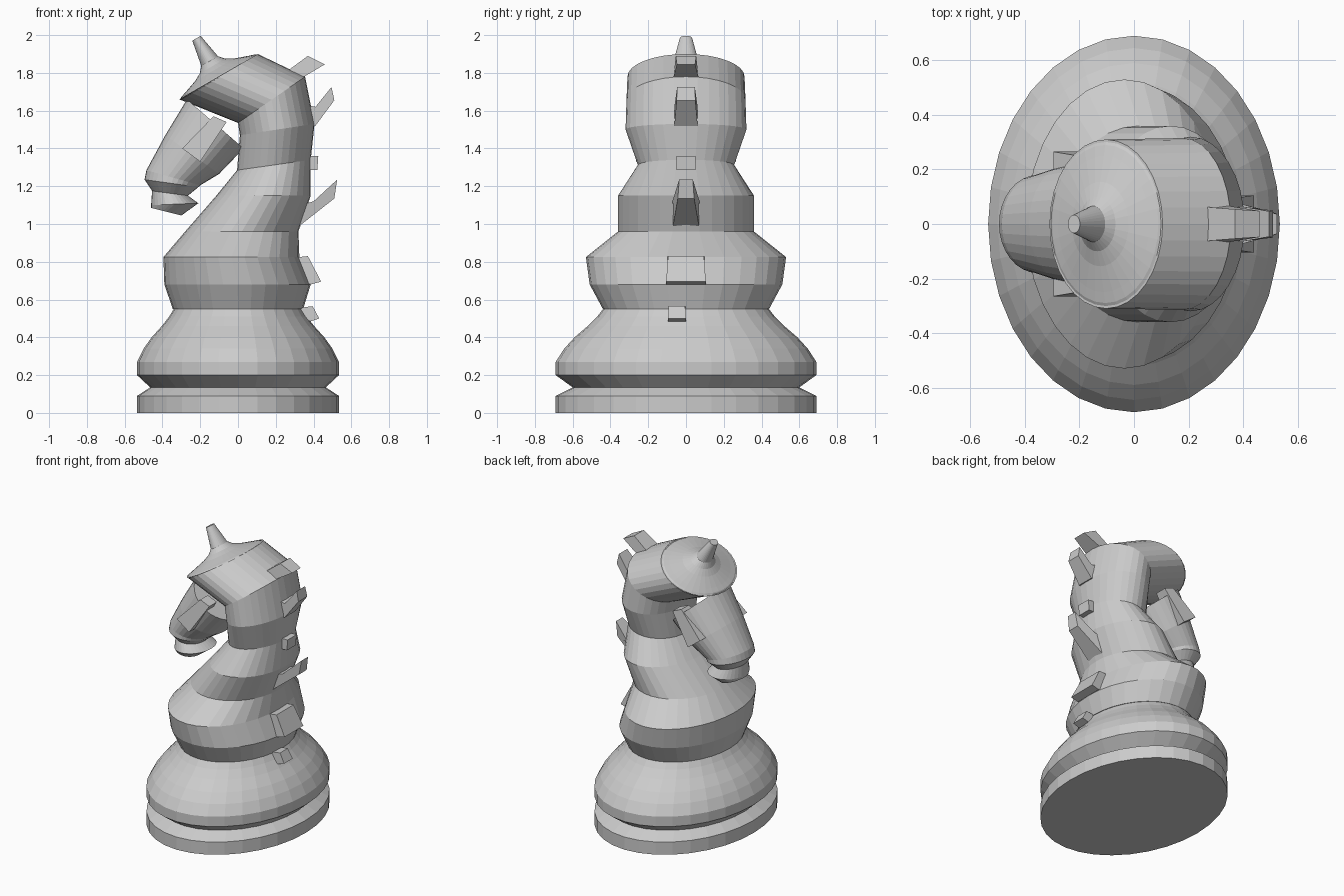
import bpy, bmesh
from math import cos, sin, pi
from mathutils import Vector

SQUASH = 0.775  # depth-to-width ratio of every round section


def finish(bm, name):
    bmesh.ops.recalc_face_normals(bm, faces=bm.faces)
    mesh = bpy.data.meshes.new(name)
    bm.to_mesh(mesh)
    bm.free()
    obj = bpy.data.objects.new(name, mesh)
    bpy.context.collection.objects.link(obj)
    return obj


def loft(name, rings, n=32):
    """Rings are (x1, z1, x2, z2, y radius): side-view end points of an ellipse."""
    bm = bmesh.new()
    loops = []
    for x1, z1, x2, z2, ry in rings:
        a, b = Vector((x1, 0, z1)), Vector((x2, 0, z2))
        c, u = (a + b) / 2, (b - a) / 2
        loops.append([bm.verts.new(c + u * cos(2 * pi * i / n)
                                   + Vector((0, ry * sin(2 * pi * i / n), 0)))
                      for i in range(n)])
    for lo, hi in zip(loops, loops[1:]):
        for i in range(n):
            j = (i + 1) % n
            bm.faces.new((lo[i], lo[j], hi[j], hi[i]))
    bm.faces.new(loops[0])
    bm.faces.new(loops[-1])
    return finish(bm, name)


def slab(name, outline, half, y=0.0):
    """Extrude an (x, z, width factor) outline across y."""
    bm = bmesh.new()
    sides = [[bm.verts.new((x, y + s * half * w, z)) for x, z, w in outline]
             for s in (-1, 1)]
    for side in sides:
        bm.faces.new(side)
    for i in range(len(outline)):
        j = (i + 1) % len(outline)
        bm.faces.new((sides[0][i], sides[0][j], sides[1][j], sides[1][i]))
    return finish(bm, name)


# Turned oval base
base = [(0.69, 0), (0.69, 0.09), (0.6, 0.135), (0.69, 0.2), (0.69, 0.27),
        (0.645, 0.34), (0.59, 0.40), (0.52, 0.46), (0.47, 0.51), (0.435, 0.555)]
loft("base", [(-r * SQUASH, z, r * SQUASH, z, r) for r, z in base])

# Body and neck, leaning over into the head
loft("neck", [
    (-0.345, 0.55, 0.345, 0.55, 0.44),
    (-0.39, 0.68, 0.385, 0.68, 0.51),
    (-0.395, 0.825, 0.325, 0.825, 0.53),
    (-0.28, 0.96, 0.32, 0.96, 0.36),
    (-0.115, 1.15, 0.385, 1.15, 0.36),
    (-0.005, 1.285, 0.385, 1.34, 0.255),
    (0.01, 1.47, 0.405, 1.53, 0.32),
    (0.0, 1.535, 0.355, 1.78, 0.315),
    (-0.31, 1.66, 0.105, 1.90, 0.31),
])

# Domed crown sweeping up into the ear
crown = []
for r, h in [(0.31, -0.005), (0.29, 0.006), (0.25, 0.016), (0.155, 0.042),
             (0.1, 0.065), (0.066, 0.095), (0.033, 0.235)]:
    cx, cz, s = -0.1025 - 0.5 * h, 1.78 + 0.866 * h, r * SQUASH
    crown.append((cx - 0.866 * s, cz - 0.5 * s, cx + 0.866 * s, cz + 0.5 * s, r))
loft("crown_and_ear", crown)

# Muzzle with nose flange and lips
loft("muzzle", [
    (-0.27, 1.66, 0.03, 1.40, 0.24),
    (-0.385, 1.47, -0.10, 1.265, 0.215),
    (-0.485, 1.285, -0.20, 1.205, 0.18),
    (-0.495, 1.235, -0.21, 1.195, 0.18),
    (-0.455, 1.175, -0.265, 1.15, 0.125),
    (-0.46, 1.10, -0.21, 1.11, 0.155),
    (-0.46, 1.085, -0.30, 1.045, 0.11),
])

# Cheek wedges on both sides of the muzzle
for s, side in ((-1, "front"), (1, "back")):
    slab("cheek_" + side,
         [(-0.13, 1.57, 0.6), (-0.06, 1.54, 0.6), (-0.20, 1.33, 1), (-0.295, 1.40, 1)],
         0.07, s * 0.195)

# Mane tufts down the back of the neck
tufts = [
    ([(0.22, 1.78, 1.1), (0.37, 1.89, 0.9), (0.46, 1.845, 0.8), (0.35, 1.78, 1.1)], 0.06, 0),
    ([(0.36, 1.63, 1), (0.41, 1.62, 1), (0.495, 1.725, 0.75),
      (0.51, 1.655, 0.8), (0.41, 1.52, 1), (0.36, 1.52, 1)], 0.062, 0),
    ([(0.33, 1.36, 1), (0.425, 1.36, 1), (0.42, 1.285, 1), (0.33, 1.285, 1)], 0.05, 0),
    ([(0.30, 0.97, 1), (0.33, 1.10, 1), (0.40, 1.12, 1), (0.525, 1.235, 0.5),
      (0.51, 1.135, 0.6)], 0.072, 0),
    ([(0.28, 0.82, 1), (0.37, 0.83, 0.95), (0.44, 0.695, 1.05), (0.385, 0.68, 1.05),
      (0.30, 0.72, 1)], 0.1, 0),
    ([(0.28, 0.55, 1), (0.395, 0.565, 0.9), (0.43, 0.50, 1), (0.385, 0.485, 1),
      (0.30, 0.50, 1)], 0.048, -0.048),
]
for k, (outline, half, y) in enumerate(tufts, 1):
    slab(f"mane_tuft_{k}", outline, half, y)
